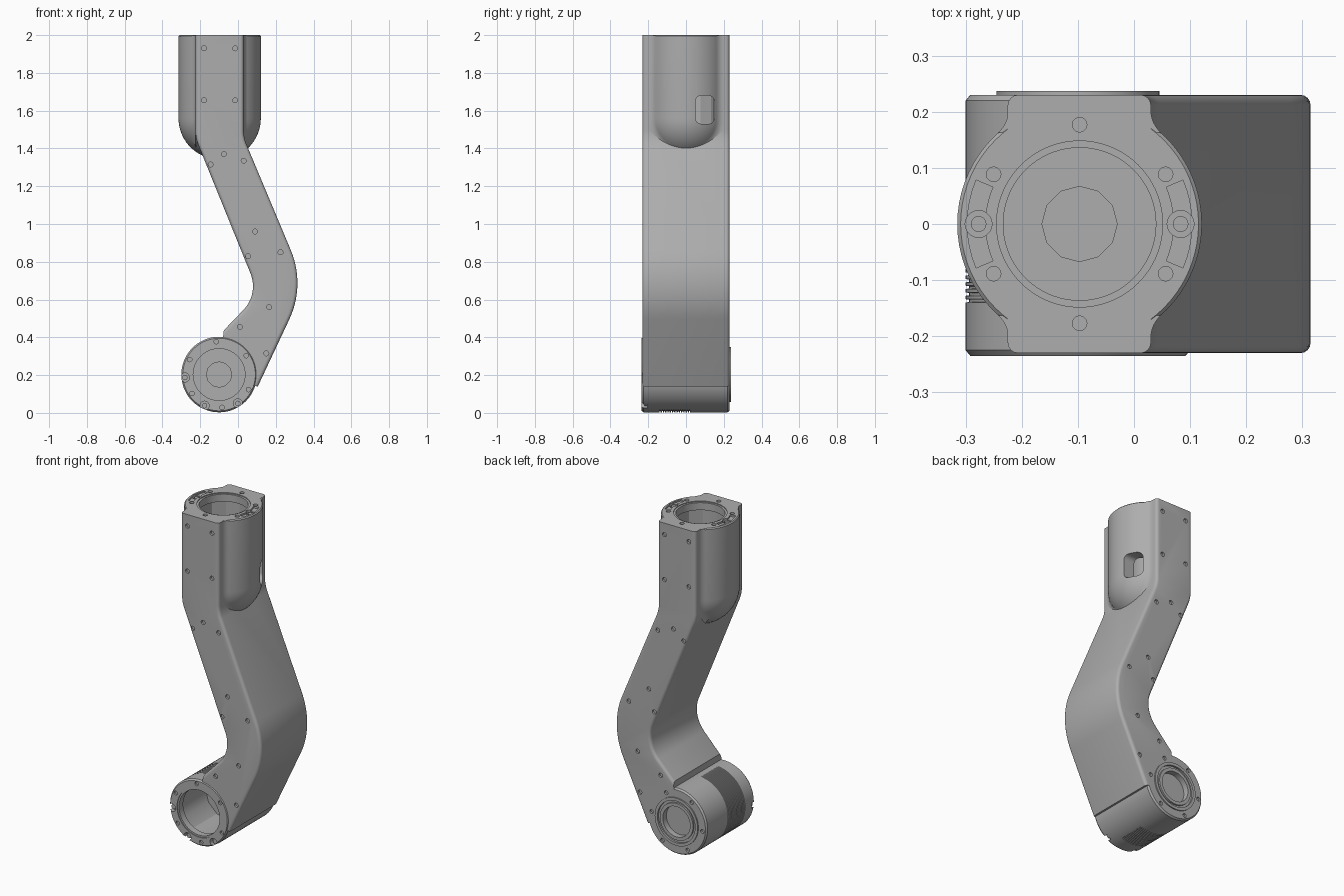
import bpy, bmesh, math
from mathutils import Matrix, Vector

cube = bpy.data.objects.get("Cube")
if cube:
    bpy.data.objects.remove(cube, do_unlink=True)

grey = bpy.data.materials.new("machined_grey")
grey.use_nodes = True
tone = (0.42, 0.42, 0.42, 1)
grey.diffuse_color = tone
grey.node_tree.nodes["Principled BSDF"].inputs["Base Color"].default_value = tone

TO_Y = Matrix.Rotation(-math.pi / 2, 4, 'X')   # turns a z axis part onto y
TOP = Vector((-0.097, 0, 2.0))                 # centre of the top flange
HUB = Vector((-0.1, 0, 0.203))                 # centre of the lower joint


def to_object(bm, name):
    bmesh.ops.recalc_face_normals(bm, faces=bm.faces)
    mesh = bpy.data.meshes.new(name)
    bm.to_mesh(mesh)
    bm.free()
    mesh.materials.append(grey)
    obj = bpy.data.objects.new(name, mesh)
    bpy.context.collection.objects.link(obj)
    return obj


def lathe(name, profile, centre, turn=Matrix(), steps=72):
    """Spin a (radius, height) profile around its axis."""
    bm = bmesh.new()
    verts = [bm.verts.new((r, 0, h)) for r, h in profile]
    edges = [bm.edges.new(p) for p in zip(verts, verts[1:])]
    bmesh.ops.spin(bm, geom=verts + edges, axis=(0, 0, 1), cent=(0, 0, 0),
                   angle=math.tau, steps=steps)
    bmesh.ops.remove_doubles(bm, verts=bm.verts, dist=0.0001)
    bm.transform(Matrix.Translation(centre) @ turn)
    return to_object(bm, name)


def pegs(name, places, radius, length, turn=Matrix()):
    """Short cylinders used as hole cutters or screw heads."""
    bm = bmesh.new()
    for p in places:
        bmesh.ops.create_cone(bm, cap_ends=True, segments=20, radius1=radius,
                              radius2=radius, depth=length,
                              matrix=Matrix.Translation(p) @ turn)
    return to_object(bm, name)


def combine(obj, other, operation='DIFFERENCE'):
    mod = obj.modifiers.new("combine", 'BOOLEAN')
    mod.operation = operation
    mod.solver = 'EXACT'
    mod.object = other
    bpy.context.view_layer.objects.active = obj
    bpy.ops.object.modifier_apply(modifier=mod.name)
    bpy.data.objects.remove(other, do_unlink=True)


def smooth(obj):
    bpy.ops.object.select_all(action='DESELECT')
    obj.select_set(True)
    bpy.context.view_layer.objects.active = obj
    bpy.ops.object.shade_smooth_by_angle(angle=math.radians(30))


def rounded(corners, steps=14):
    """Outline with each (x, z, radius) corner turned into an arc."""
    out = []
    for i, (x, z, r) in enumerate(corners):
        p = Vector((x, z))
        if r == 0:
            out.append(p)
            continue
        a = (Vector(corners[i - 1][:2]) - p).normalized()
        b = (Vector(corners[i + 1][:2]) - p).normalized()
        half = a.angle(b) / 2
        mid = p + (a + b).normalized() * r / math.sin(half)
        start = p + a * r / math.tan(half) - mid
        end = p + b * r / math.tan(half) - mid
        sweep = end.angle_signed(start)
        for k in range(steps + 1):
            out.append(mid + Matrix.Rotation(sweep * k / steps, 2) @ start)
    return out


def polar(centre, radius, degrees, front=False):
    a = math.radians(degrees)
    u, v = radius * math.cos(a), radius * math.sin(a)
    return centre + (Vector((u, 0, v)) if front else Vector((u, v, 0)))


def prism(points, step):
    """Extrude a flat outline along a vector."""
    bm = bmesh.new()
    face = bm.faces.new([bm.verts.new(p) for p in points])
    grown = bmesh.ops.extrude_face_region(bm, geom=[face])["geom"]
    bmesh.ops.translate(bm, vec=step,
                        verts=[g for g in grown if isinstance(g, bmesh.types.BMVert)])
    return bm


# Curved arm body: bent outline extruded across the width
HALF = 0.23
outline = rounded([(0.03, 2, 0), (0.03, 1.457, 0.2), (0.357, 0.677, 0.45),
                   (0.105, 0.14, 0)])
for k in range(13):
    p = polar(HUB, 0.19, -18 + 102 * k / 12, True)
    outline.append(Vector((p.x, p.z)))
outline += rounded([(-0.075, 0.437, 0), (0.11, 0.63, 0.18),
                    (-0.225, 1.455, 0.2), (-0.225, 2, 0)])
bm = prism([(p.x, -HALF, p.y) for p in outline], (0, 2 * HALF, 0))


def is_long_edge(e):
    a, b = (v.co for v in e.verts)
    clear = all(math.hypot(c.x - HUB.x, c.z - HUB.z) > 0.2 for c in (a, b))
    return abs(a.y - b.y) < 0.01 and clear and min(a.z, b.z) < 1.99


bmesh.ops.bevel(bm, geom=[e for e in bm.edges if is_long_edge(e)], offset=0.018,
                segments=4, profile=0.5, affect='EDGES')
arm = to_object(bm, "arm_body")

# Round collar with a domed underside
R, DROP = 0.218, 0.44
dome = [(R * math.sin(math.radians(a)), -DROP - R * math.cos(math.radians(a)))
        for a in range(0, 91, 6)]
collar = lathe("collar", dome + [(R, -0.006), (R - 0.006, 0), (0, 0)], TOP)
combine(arm, collar, 'UNION')


def collar_fillet(name, side, reach):
    """Concave blend where the collar meets the flat side of the arm."""
    wall, f = 0.127, 0.055
    cv = math.sqrt((R + f) ** 2 - (wall + f) ** 2)
    last = math.atan2(cv, wall + f)
    section = [(wall + f - f * math.cos(last * k / 6), cv - f * math.sin(last * k / 6))
               for k in range(7)] + [(wall - 0.012, 0.165)]
    bm = bmesh.new()
    for way in (-1, 1):
        rows = []
        stations = [(0, -0.001)] + [(reach * k / 12, -DROP) for k in range(13)]
        for degrees, z in stations:
            a = math.radians(degrees)
            rows.append([bm.verts.new(TOP + Vector((side * u, way * v * math.cos(a),
                                                    z - v * math.sin(a))))
                         for u, v in section])
        for low, high in zip(rows, rows[1:]):
            for i in range(len(section)):
                bm.faces.new((low[i - 1], low[i], high[i], high[i - 1]))
        bm.faces.new(rows[0])
        bm.faces.new(rows[-1])
    smooth(to_object(bm, name))


collar_fillet("left_collar_fillet", 1, 88)
collar_fillet("right_collar_fillet", -1, 50)

# Top bore, side window, flange pockets and screw holes
lip = [(0, 0.05), (0.148, 0.05), (0.148, -0.005), (0.136, -0.005),
       (0.136, -0.06), (0, -0.06)]
combine(arm, lathe("lip_cutter", lip, TOP))
chamber = [(0, -0.05), (0.152, -0.05), (0.152, -0.5), (0.067, -0.5),
           (0.067, -0.51), (0, -0.51)]
combine(arm, lathe("chamber_cutter", chamber, TOP, steps=12))

bm = bmesh.new()
bmesh.ops.create_cube(bm, size=1, matrix=Matrix.Translation((0.08, 0.1, 1.605))
                      @ Matrix.Diagonal((0.3, 0.1, 0.15, 1)))
bmesh.ops.bevel(bm, geom=[e for e in bm.edges
                          if abs(e.verts[0].co.x - e.verts[1].co.x) > 0.1],
                offset=0.03, segments=4, profile=0.5, affect='EDGES')
combine(arm, to_object(bm, "window_cutter"))

for side in (0, 180):
    angles = [side + 23 * k / 8 for k in range(-8, 9)]
    ring = [polar(TOP, 0.2, a) for a in angles]
    ring += [polar(TOP, 0.168, a) for a in reversed(angles)]
    pocket = prism([p - Vector((0, 0, 0.01)) for p in ring], (0, 0, 0.03))
    combine(arm, to_object(pocket, "pocket_cutter"))
flange_spots = [polar(TOP, 0.177, a) for a in (30, 90, 150, 210, 270, 330)]
combine(arm, pegs("flange_hole_cutter", flange_spots, 0.013, 0.024))
tab_spots = [polar(TOP, 0.18, a) for a in (0, 180)]
combine(arm, pegs("tab_cutter", tab_spots, 0.024, 0.05))

spots = [(-0.18, 1.93), (-0.015, 1.93), (-0.18, 1.655), (-0.015, 1.655),
         (-0.075, 1.37), (-0.145, 1.315), (0.03, 1.335), (0.09, 0.96),
         (0.053, 0.83), (0.225, 0.85), (0.165, 0.56), (0.01, 0.455), (0.15, 0.315)]
holes = [Vector((x, y, z)) for x, z in spots for y in (-HALF, HALF)]
combine(arm, pegs("side_hole_cutter", holes, 0.013, 0.024, TO_Y))
smooth(arm)

# Lower joint housing: turned shell with fine cooling ribs and a stepped back cap
GROOVE, RIM = 0.194, 0.2
ribs = []
for k in range(14):
    y = -0.14 + 0.012 * k
    ribs += [(RIM, y), (GROOVE, y + 0.001), (GROOVE, y + 0.005), (RIM, y + 0.006)]
shell = [(0, -0.23), (0.147, -0.23), (0.147, -0.235), (0.192, -0.235),
         (RIM, -0.225)] + ribs
shell += [(RIM, 0.22), (0.192, 0.23), (0.145, 0.23), (0.145, 0.237), (0.127, 0.237),
          (0.127, 0.225), (0.112, 0.225), (0.112, 0.235), (0.092, 0.235),
          (0.092, 0.2), (0, 0.2)]
housing = lathe("joint_housing", shell, HUB, TO_Y)

# The ribs fade out on the side that carries the arm
for v in housing.data.vertices:
    off = v.co - HUB
    angle = math.degrees(math.atan2(off.z, off.x))
    if abs(math.hypot(off.x, off.z) - GROOVE) < 0.001 and -70 < angle < 95:
        v.co.x = HUB.x + off.x * RIM / GROOVE
        v.co.z = HUB.z + off.z * RIM / GROOVE

# Open front bore with a faceted chamber behind the lip
mouth = [(0, -0.3), (0.137, -0.3), (0.137, -0.18), (0, -0.18)]
combine(housing, lathe("mouth_cutter", mouth, HUB, TO_Y))
chamber = [(0, -0.19), (0.155, -0.19), (0.155, 0.05), (0.067, 0.05),
           (0.067, 0.06), (0, 0.06)]
combine(housing, lathe("joint_chamber_cutter", chamber, HUB, TO_Y, 12))

front = HUB + Vector((0, -0.235, 0))
back = HUB + Vector((0, 0.23, 0))
notch_spots = [polar(front, 0.182, a, True) for a in (185, 245, 303)]
combine(housing, pegs("notch_cutter", notch_spots, 0.024, 0.06, TO_Y))
ring = [polar(front, 0.175, a, True) for a in (35, 95, 153, 215, 275, 333)]
ring += [polar(back, 0.172, a, True) for a in range(5, 360, 60)]
combine(housing, pegs("ring_hole_cutter", ring, 0.012, 0.024, TO_Y))
smooth(housing)

# Screw heads sunk in the tabs and notches
smooth(pegs("flange_screws", [p - Vector((0, 0, 0.02)) for p in tab_spots], 0.014, 0.02))
smooth(pegs("notch_screws", [p + Vector((0, 0.025, 0)) for p in notch_spots],
            0.014, 0.02, TO_Y))
